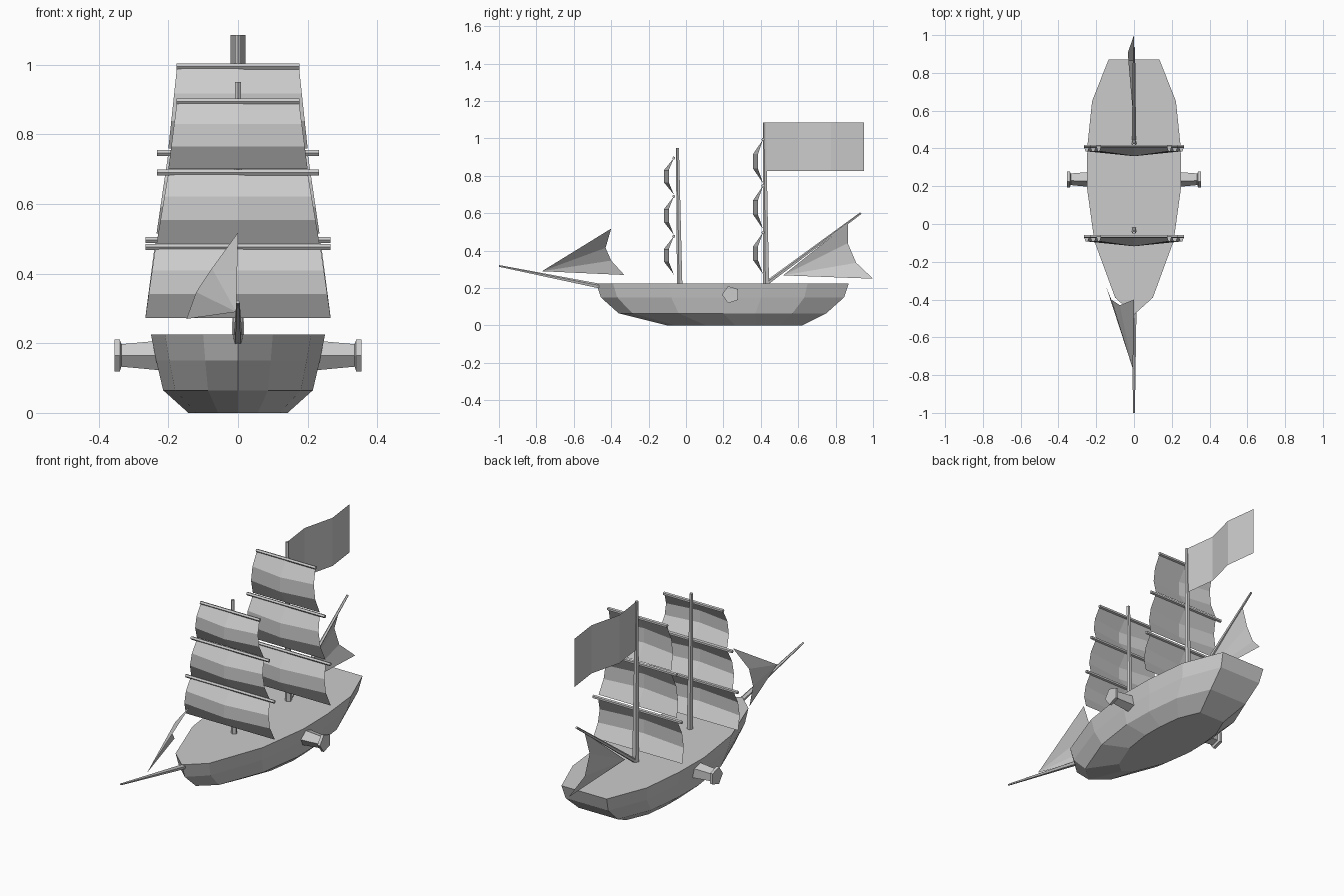
import bpy, bmesh, math
from mathutils import Vector

if "Cube" in bpy.data.objects:
    bpy.data.objects.remove(bpy.data.objects["Cube"])


def make(name, verts, faces, fix=False):
    me = bpy.data.meshes.new(name)
    me.from_pydata([tuple(v) for v in verts], [], faces)
    if fix:
        bm = bmesh.new()
        bm.from_mesh(me)
        bmesh.ops.recalc_face_normals(bm, faces=bm.faces)
        bm.to_mesh(me)
        bm.free()
    ob = bpy.data.objects.new(name, me)
    bpy.context.collection.objects.link(ob)
    return ob


def loft(name, rings):
    n = len(rings[0])
    verts = [v for r in rings for v in r]
    faces = [(k * n + i, k * n + (i + 1) % n, (k + 1) * n + (i + 1) % n, (k + 1) * n + i)
             for k in range(len(rings) - 1) for i in range(n)]
    faces += [tuple(range(n)), tuple(range((len(rings) - 1) * n, len(rings) * n))]
    return make(name, verts, faces, True)


def spar(name, a, b, stations, up=(0, -1, 0), n=5):
    """Tapered pole from a to b; stations are (fraction, radius)."""
    a, b, up = Vector(a), Vector(b), Vector(up)
    d = (b - a).normalized()
    u = (up - d * up.dot(d)).normalized()
    w = d.cross(u)
    ang = [2 * math.pi * i / n for i in range(n)]
    return loft(name, [[a + (b - a) * t + (u * math.cos(q) + w * math.sin(q)) * r for q in ang]
                       for t, r in stations])


# Hull: deck outline (y, half width) rescaled at each level
outline = [(-.48, 0), (-.39, .10), (-.09, .21), (.20, .25), (.41, .247), (.65, .222), (.87, .135)]
levels = [(0, -.10, .62, .57), (.065, -.36, .75, .86), (.15, -.455, .845, .94), (.225, -.48, .87, 1)]
rings = []
for z, y0, y1, s in levels:
    half = [(w * s, y0 + (y + .48) / 1.35 * (y1 - y0), z) for y, w in outline]
    rings.append(half + [(-x, y, z) for x, y, z in reversed(half[1:])])
loft("hull", rings)

# Cannons on both sides
for side, label in ((1, "right"), (-1, "left")):
    spar("cannon_" + label, (.2 * side, .24, .165), (.355 * side, .24, .165),
         [(0, .047), (.87, .034), (.9, .048), (1, .048)])

# Masts, bowsprit and rear boom
spar("fore_mast", (0, -.032, .2), (0, -.045, .95), [(0, .016), (1, .009)])
spar("main_mast", (0, .43, .2), (0, .42, 1.085), [(0, .018), (1, .009)])
spar("bowsprit", (0, -.44, .205), (0, -1, .318), [(0, .014), (1, .005)], up=(0, 0, 1))
spar("rear_boom", (0, .43, .225), (0, .935, .60), [(0, .012), (1, .006)], up=(0, 0, 1))


# Square sails, each hanging from a yard
def square_sail(name, y, top, bottom, w_top, w_bottom):
    verts = []
    for k in range(4):
        t = k / 3
        w = w_top + (w_bottom - w_top) * t
        belly = 1 if k in (1, 2) else 0
        for c in (-1, 0, 1):
            verts.append((c * w, y - belly * (.027 if c else .053), top + (bottom - top) * t))
    faces = [(k * 3 + c, k * 3 + 3 + c, k * 3 + 4 + c, k * 3 + 1 + c) for k in range(3) for c in (0, 1)]
    make(name + "_sail", verts, faces)
    spar(name + "_yard", (-w_bottom + .001, y, top), (w_bottom - .001, y, top), [(0, .009), (1, .009)])


widths = [(.237, .266), (.2, .234), (.175, .2)]
rigs = {"fore": (-.065, [(.477, .273), (.69, .485), (.895, .70)]),
        "main": (.412, [(.497, .275), (.747, .515), (.995, .76)])}
for mast, (y, spans) in rigs.items():
    for label, (top, bottom), (wt, wb) in zip(("lower", "middle", "top"), spans, widths):
        if label == "top":
            # top yard is shorter than the foot of its sail
            square_sail(f"{mast}_top", y, top, bottom, wt, wb)
            yard = bpy.data.objects[f"{mast}_top_yard"]
            for v in yard.data.vertices:
                v.co.x *= .178 / .2
        else:
            square_sail(f"{mast}_{label}", y, top, bottom, wt, wb)


# Triangular sails as fans from the tip
def fan_sail(name, tip, edge):
    make(name, [tip] + edge, [(0, i, i + 1) for i in range(1, len(edge))])


fan_sail("jib_sail", (-.005, -.77, .29),
         [(0, -.40, .518), (-.075, -.43, .415), (-.12, -.40, .347), (-.148, -.33, .27)])
fan_sail("rear_sail", (0, .52, .268),
         [(0, .865, .545), (-.03, .865, .44), (-.032, .91, .335), (0, 1.0, .25)])

# Flag with a slight wave
wave = [(0, .425), (-.022, .60), (.022, .775), (0, .952)]
make("flag", [(x, y, z) for x, y in wave for z in (.825, 1.085)],
     [(2 * i, 2 * i + 2, 2 * i + 3, 2 * i + 1) for i in range(3)])
